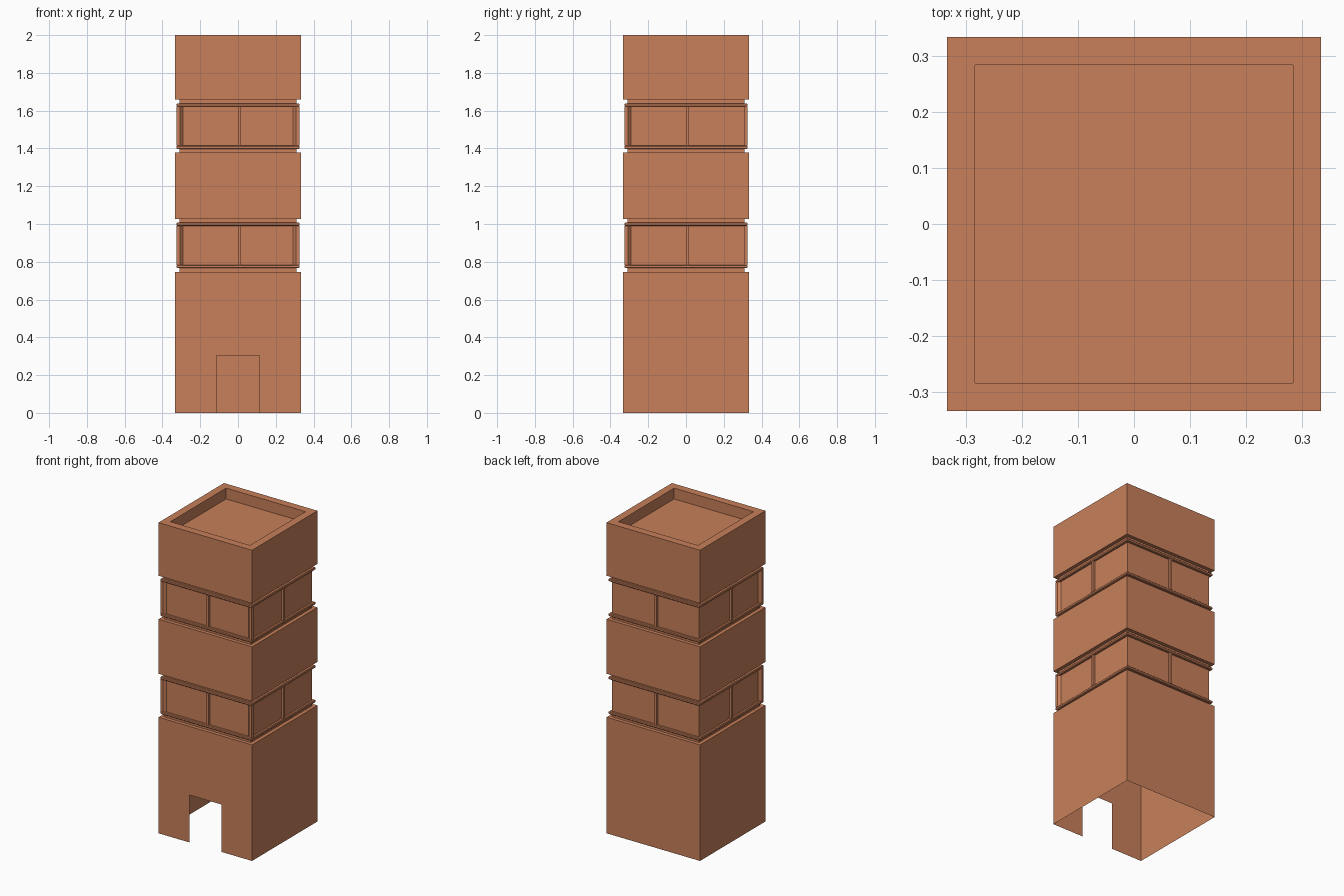
import bpy, bmesh
from mathutils import Matrix, Vector
from math import pi

old = bpy.data.objects.get("Cube")
if old:
    bpy.data.objects.remove(old, do_unlink=True)

clay = bpy.data.materials.new("terracotta")
clay.use_nodes = True
clay.diffuse_color = (0.58, 0.215, 0.103, 1)
clay.node_tree.nodes["Principled BSDF"].inputs["Base Color"].default_value = clay.diffuse_color

WALL, NECK, RAIL, RIM = 0.333, 0.31, 0.325, 0.283
BANDS = {"lower": 0.747, "upper": 1.378}     # underside of each window band
SILL, HEAD, BAND = 0.037, 0.243, 0.28        # heights within a band


def finish(name, bm):
    mesh = bpy.data.meshes.new(name)
    bm.to_mesh(mesh)
    bm.free()
    mesh.materials.append(clay)
    obj = bpy.data.objects.new(name, mesh)
    bpy.context.collection.objects.link(obj)
    return obj


def prism(bm, outline, z0, z1):
    """Upright solid from a counter-clockwise outline."""
    low = [bm.verts.new((x, y, z0)) for x, y in outline]
    high = [bm.verts.new((x, y, z1)) for x, y in outline]
    bm.faces.new(low[::-1])
    bm.faces.new(high)
    for i in range(len(low)):
        j = (i + 1) % len(low)
        bm.faces.new((low[i], low[j], high[j], high[i]))


def rail(z0, z1):
    """Profile of a thin rail with eased outer edges."""
    e = 0.004
    return [(NECK, z0), (RAIL - e, z0), (RAIL, z0 + e),
            (RAIL, z1 - e), (RAIL - e, z1), (NECK, z1)]


# Tower shell: square rings following one stepped profile
profile = [(WALL, 0)]
for z in BANDS.values():
    profile += [(WALL, z), (NECK, z)]
    profile += rail(z + 0.019, z + SILL) + rail(z + HEAD, z + 0.261)
    profile += [(NECK, z + BAND), (WALL, z + BAND)]
profile += [(WALL, 2), (RIM, 2), (RIM, 1.93)]

bm = bmesh.new()
corners = [(-1, -1), (1, -1), (1, 1), (-1, 1)]
rings = [[bm.verts.new((r * x, r * y, z)) for x, y in corners] for r, z in profile]
for a, b in zip(rings, rings[1:]):
    for i in range(4):
        j = (i + 1) % 4
        bm.faces.new((a[i], a[j], b[j], b[i]))
bm.faces.new(rings[-1])

# Doorway cut out of the thin front wall
DOOR_HALF, DOOR_TOP = 0.114, 0.305


def front_wall():
    return [f for f in bm.faces if f.normal.y < -0.9
            and f.calc_center_median().z < BANDS["lower"]
            and f.calc_center_median().y < -WALL + 0.001]


bm.normal_update()
for co, no in (((-DOOR_HALF, 0, 0), (1, 0, 0)), ((DOOR_HALF, 0, 0), (1, 0, 0)),
               ((0, 0, DOOR_TOP), (0, 0, 1))):
    faces = front_wall()
    geom = faces + list({e for f in faces for e in f.edges}) + list({v for f in faces for v in f.verts})
    bmesh.ops.bisect_plane(bm, geom=geom, plane_co=co, plane_no=no)
    bm.normal_update()
door = [f for f in front_wall() if abs(f.calc_center_median().x) < DOOR_HALF
        and f.calc_center_median().z < DOOR_TOP]
bmesh.ops.delete(bm, geom=door, context="FACES")
finish("tower_shell", bm)

# Window bars: a mullion on every side and chamfered posts at the front corners
post = [(-RAIL, -RAIL), (-0.307, -RAIL), (-0.292, -NECK),
        (-0.292, -0.292), (-NECK, -0.292), (-RAIL, -0.307)]
for level, z in BANDS.items():
    bm = bmesh.new()
    prism(bm, [(0.001, -RAIL), (0.016, -RAIL), (0.016, -0.3), (0.001, -0.3)], z + SILL, z + HEAD)
    mullion = bm.verts[:] + bm.edges[:] + bm.faces[:]
    for k in range(1, 4):
        copy = bmesh.ops.duplicate(bm, geom=mullion)["geom"]
        bmesh.ops.rotate(bm, verts=[g for g in copy if isinstance(g, bmesh.types.BMVert)],
                         cent=Vector(), matrix=Matrix.Rotation(k * pi / 2, 3, "Z"))
    finish(level + "_window_mullions", bm)

    bm = bmesh.new()
    prism(bm, post, z + SILL, z + HEAD)
    prism(bm, [(-x, y) for x, y in reversed(post)], z + SILL, z + HEAD)
    finish(level + "_front_corner_posts", bm)
